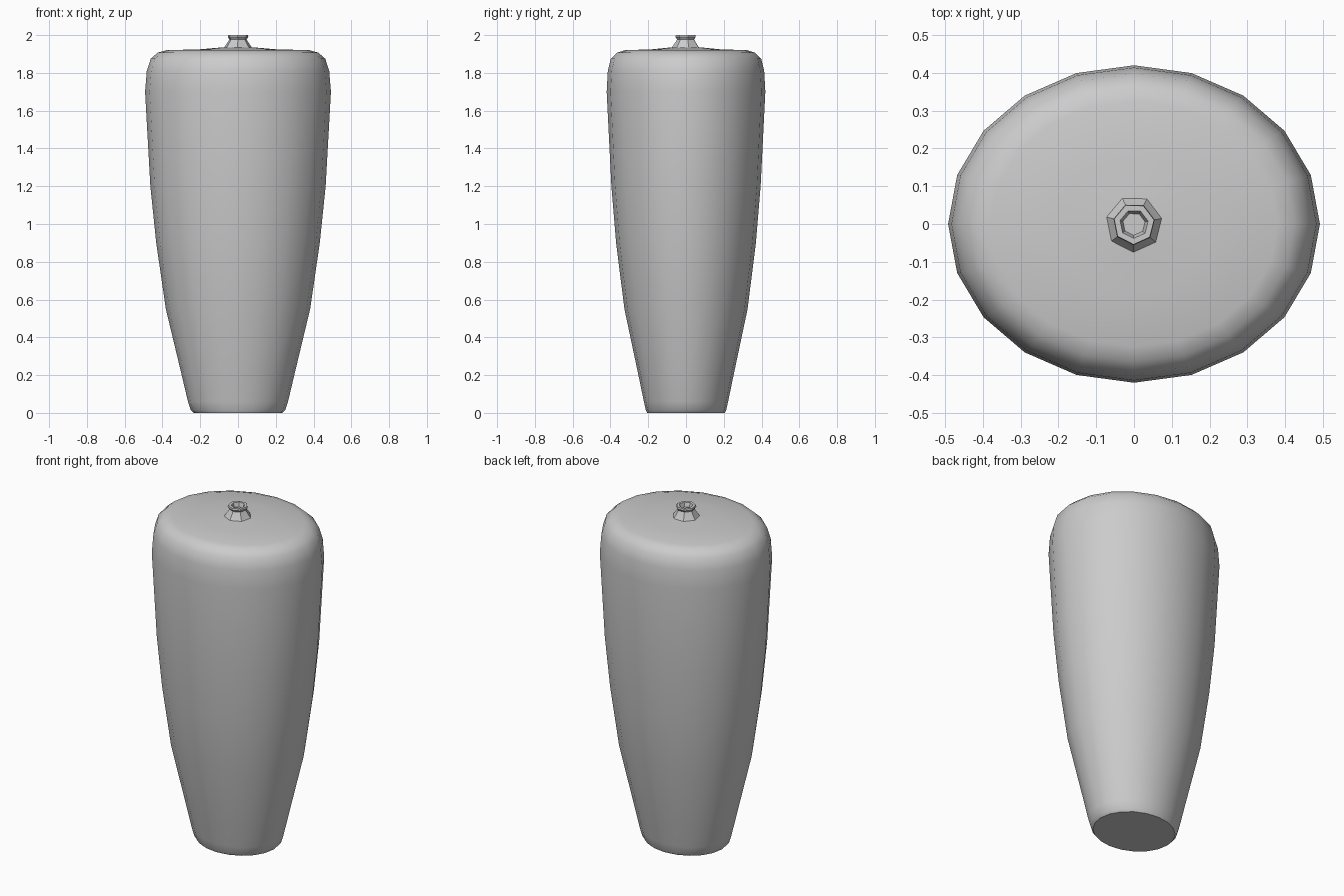
import bpy, bmesh, math

cube = bpy.data.objects.get("Cube")
if cube:
    bpy.data.objects.remove(cube, do_unlink=True)

grey = bpy.data.materials.new("plain grey")
grey.use_nodes = True
grey.diffuse_color = (0.6, 0.6, 0.6, 1)
grey.node_tree.nodes["Principled BSDF"].inputs["Base Color"].default_value = (0.6, 0.6, 0.6, 1)


def loft(name, rows, sides, angle, turn=0.0):
    """Skin a stack of elliptical rings (z, x radius, y radius), capped at both ends."""
    bm = bmesh.new()
    rings = []
    for z, rx, ry in rows:
        ring = []
        for i in range(sides):
            a = 2 * math.pi * i / sides + turn
            ring.append(bm.verts.new((rx * math.cos(a), ry * math.sin(a), z)))
        rings.append(ring)
    for low, high in zip(rings, rings[1:]):
        for i in range(sides):
            j = (i + 1) % sides
            bm.faces.new((low[i], low[j], high[j], high[i]))
    bm.faces.new(rings[0][::-1])
    bm.faces.new(rings[-1])
    bmesh.ops.recalc_face_normals(bm, faces=bm.faces)
    mesh = bpy.data.meshes.new(name)
    bm.to_mesh(mesh)
    bm.free()
    mesh.materials.append(grey)
    obj = bpy.data.objects.new(name, mesh)
    bpy.context.collection.objects.link(obj)
    bpy.ops.object.select_all(action='DESELECT')
    obj.select_set(True)
    bpy.context.view_layer.objects.active = obj
    bpy.ops.object.shade_smooth_by_angle(angle=math.radians(angle))
    return obj


# Tapered oval body with rounded shoulder and flat top
loft("tapered_body", [
    (0.0, 0.235, 0.205), (0.015, 0.25, 0.213), (0.06, 0.265, 0.223),
    (0.2, 0.298, 0.252), (0.55, 0.382, 0.326), (0.9, 0.433, 0.37),
    (1.2, 0.464, 0.395), (1.7, 0.492, 0.42), (1.81, 0.483, 0.414),
    (1.875, 0.462, 0.398), (1.907, 0.425, 0.365), (1.92, 0.38, 0.325),
    (1.925, 0.2, 0.18), (1.935, 0.085, 0.08)], 20, 40)

# Small faceted stem with a hollow mouth
stem = [(1.92, 0.085), (1.942, 0.07), (1.968, 0.052), (1.978, 0.047),
        (1.99, 0.056), (2.0, 0.054), (2.0, 0.038), (1.975, 0.03)]
loft("top_stem", [(z, r, r) for z, r in stem], 7, 25, 0.2)
